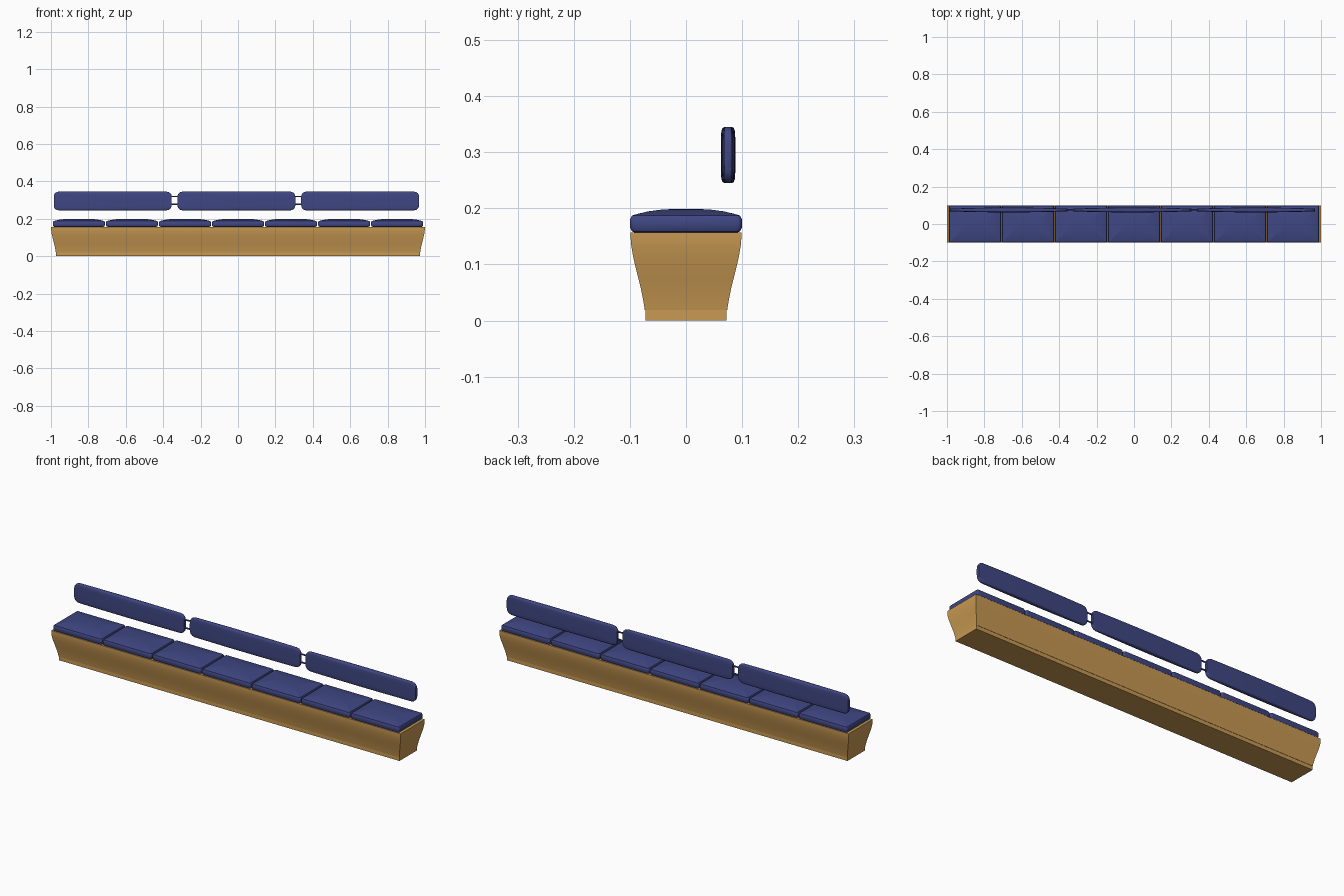
import bpy, bmesh, math
from mathutils import Vector

if "Cube" in bpy.data.objects:
    bpy.data.objects.remove(bpy.data.objects["Cube"])


def material(name, rgb):
    m = bpy.data.materials.new(name)
    m.diffuse_color = (*rgb, 1)
    m.use_nodes = True
    m.node_tree.nodes["Principled BSDF"].inputs["Base Color"].default_value = m.diffuse_color
    return m


blue = material("blue fabric", (0.050, 0.062, 0.225))
wood = material("warm wood", (0.58, 0.32, 0.085))


def finish(name, bm, mat, angle=35):
    bmesh.ops.recalc_face_normals(bm, faces=bm.faces)
    me = bpy.data.meshes.new(name)
    bm.to_mesh(me)
    bm.free()
    ob = bpy.data.objects.new(name, me)
    bpy.context.collection.objects.link(ob)
    me.materials.append(mat)
    bpy.ops.object.select_all(action='DESELECT')
    ob.select_set(True)
    bpy.context.view_layer.objects.active = ob
    bpy.ops.object.shade_smooth_by_angle(angle=math.radians(angle))
    return ob


def loft(name, rings, mat, angle=35):
    """Skin a list of equal-length point rings and cap both ends."""
    bm = bmesh.new()
    vs = [[bm.verts.new(p) for p in r] for r in rings]
    n = len(vs[0])
    for a, b in zip(vs, vs[1:]):
        for i in range(n):
            j = (i + 1) % n
            bm.faces.new((a[i], a[j], b[j], b[i]))
    bm.faces.new(vs[0])
    bm.faces.new(vs[-1])
    return finish(name, bm, mat, angle)


def rect(cx, hx, hy, z, r=0.0, steps=4):
    """Horizontal rectangle outline, optionally with rounded corners."""
    pts = []
    for k, (sx, sy) in enumerate(((1, 1), (-1, 1), (-1, -1), (1, -1))):
        for s in range(steps + 1 if r else 1):
            a = math.pi / 2 * (k + (s / steps if r else 0))
            pts.append((cx + sx * (hx - r) + r * math.cos(a) * bool(r),
                        sy * (hy - r) + r * math.sin(a) * bool(r), z))
    return pts


# Plinth and flared wooden base
loft("plinth", [rect(0, 0.974, 0.072, z) for z in (0, 0.020)], wood)
flare = [(0.025, 0.019), (0.0225, 0.035), (0.0185, 0.055), (0.0135, 0.075),
         (0.0085, 0.095), (0.004, 0.115), (0.001, 0.133), (0, 0.145), (0, 0.157)]
loft("base", [rect(0, 0.999 - d, 0.0985 - d, z) for d, z in flare], wood)

# Seven domed seat cushions
cushion = [(0.010, 0.156), (0.003, 0.159), (0, 0.165), (0, 0.181), (0.003, 0.187),
           (0.015, 0.1905), (0.032, 0.1945), (0.055, 0.1975), (0.080, 0.199)]
for i in range(7):
    x = (i - 3) * 0.2835
    loft(f"seat_cushion_{i + 1}",
         [rect(x, 0.139 - d, 0.0995 - d, z, max(0.008 - d * 0.08, 0.002))
          for d, z in cushion], blue)

# Three padded back panels, thicker in the middle and thinner at the ends
half, height, corner, yc, zc = 0.315, 0.050, 0.026, 0.075, 0.295
stations = [half - corner * (1 - math.cos(math.radians(a))) for a in (0, 20, 40, 60, 90)]
xs = sorted({round(s * k, 5) for s in stations + [0.23, 0.17, 0.10, 0.04] for k in (1, -1)})
section = [(0.5, 1), (0.78, 0.965), (0.93, 0.86), (1, 0.6), (1, 0.2)]
quarter = section + [(t, -z) for t, z in reversed(section)]
outline = quarter + [(-t, z) for t, z in reversed(quarter)]
for i in range(3):
    cx = -0.670 + i * 0.6615
    rings = []
    for x in xs:
        over = max(0, abs(x) - (half - corner))
        h = height - corner + math.sqrt(max(0, corner ** 2 - over ** 2))
        t = 0.013 * (1 - 0.45 * (x / half) ** 2)
        rings.append([(cx + x, yc + t * a, zc + h * b) for a, b in outline])
    loft(f"back_panel_{i + 1}", rings, blue, 50)

# Paired rods joining neighbouring panels
for i in range(2):
    for j, z in enumerate((0.277, 0.319)):
        x = -0.339 + i * 0.6615
        rings = [[(x + e, yc + 0.004 * math.cos(k * math.pi / 5),
                   z + 0.004 * math.sin(k * math.pi / 5)) for k in range(10)]
                 for e in (-0.025, 0.025)]
        loft(f"panel_rod_{i + 1}_{j + 1}", rings, blue, 50)
